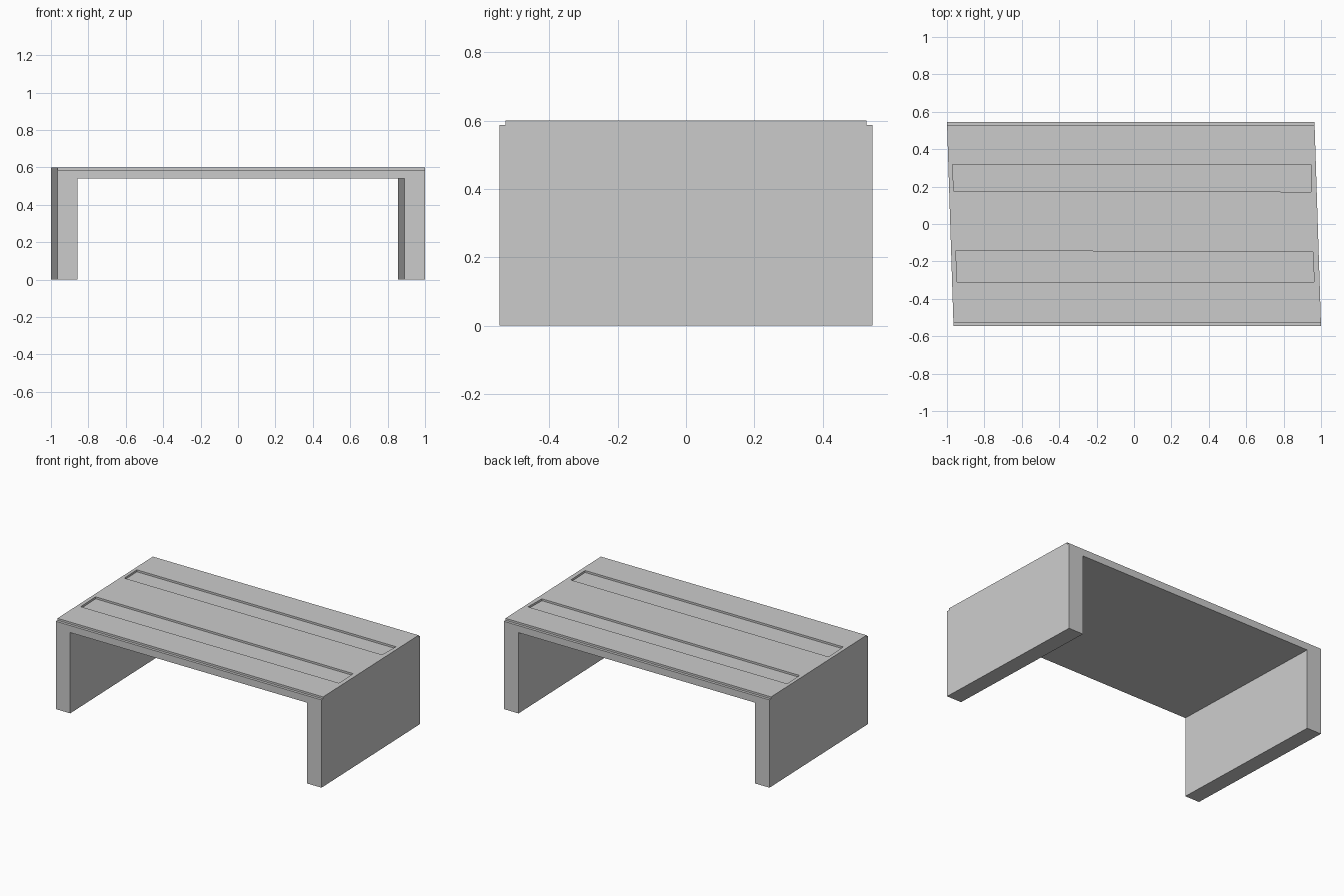
import bpy, bmesh

if "Cube" in bpy.data.objects:
    bpy.data.objects.remove(bpy.data.objects["Cube"])

HALF_Y, TOP, UNDER, LEDGE = 0.546, 0.6, 0.54, 0.587
SHEAR = -0.032  # plan is a slight parallelogram


def prism(name, pts, offset):
    """Extrude a closed polygon of 3D points by an offset vector."""
    bm = bmesh.new()
    face = bm.faces.new([bm.verts.new(p) for p in pts])
    ext = bmesh.ops.extrude_face_region(bm, geom=[face])
    verts = [v for v in ext["geom"] if isinstance(v, bmesh.types.BMVert)]
    bmesh.ops.translate(bm, verts=verts, vec=offset)
    bmesh.ops.recalc_face_normals(bm, faces=bm.faces)
    me = bpy.data.meshes.new(name)
    bm.to_mesh(me)
    bm.free()
    ob = bpy.data.objects.new(name, me)
    bpy.context.collection.objects.link(ob)
    return ob


# Bench body: an upside-down U swept along y, then sheared
profile = [(-0.9825, 0), (-0.876, 0), (-0.876, UNDER), (0.874, UNDER),
           (0.874, 0), (0.9825, 0), (0.9825, TOP), (-0.9825, TOP)]
bench = prism("bench_body", [(x, -HALF_Y, z) for x, z in profile], (0, 2 * HALF_Y, 0))
for v in bench.data.vertices:
    v.co.x += SHEAR * v.co.y

# Cutters: two long inset panels and the front and back ledges
cuts = {
    "back_panel_cutter": [(-0.97, 0.317), (-0.964, 0.177), (0.945, 0.172), (0.948, 0.315)],
    "front_panel_cutter": [(-0.953, -0.143), (-0.945, -0.31), (0.963, -0.31), (0.957, -0.15)],
    "back_ledge_cutter": [(-1.1, 0.528), (1.1, 0.528), (1.1, 0.6), (-1.1, 0.6)],
    "front_ledge_cutter": [(-1.1, -0.6), (1.1, -0.6), (1.1, -0.528), (-1.1, -0.528)],
}
for name, pts in cuts.items():
    cutter = prism(name, [(x, y, LEDGE) for x, y in pts], (0, 0, 0.1))
    cutter.hide_render = True
    cutter.display_type = 'WIRE'
    mod = bench.modifiers.new(name, 'BOOLEAN')
    mod.operation = 'DIFFERENCE'
    mod.solver = 'EXACT'
    mod.object = cutter

# Apply the cuts and remove the helpers
bpy.context.view_layer.objects.active = bench
bench.select_set(True)
for name in cuts:
    bpy.ops.object.modifier_apply(modifier=name)
    bpy.data.objects.remove(bpy.data.objects[name])
